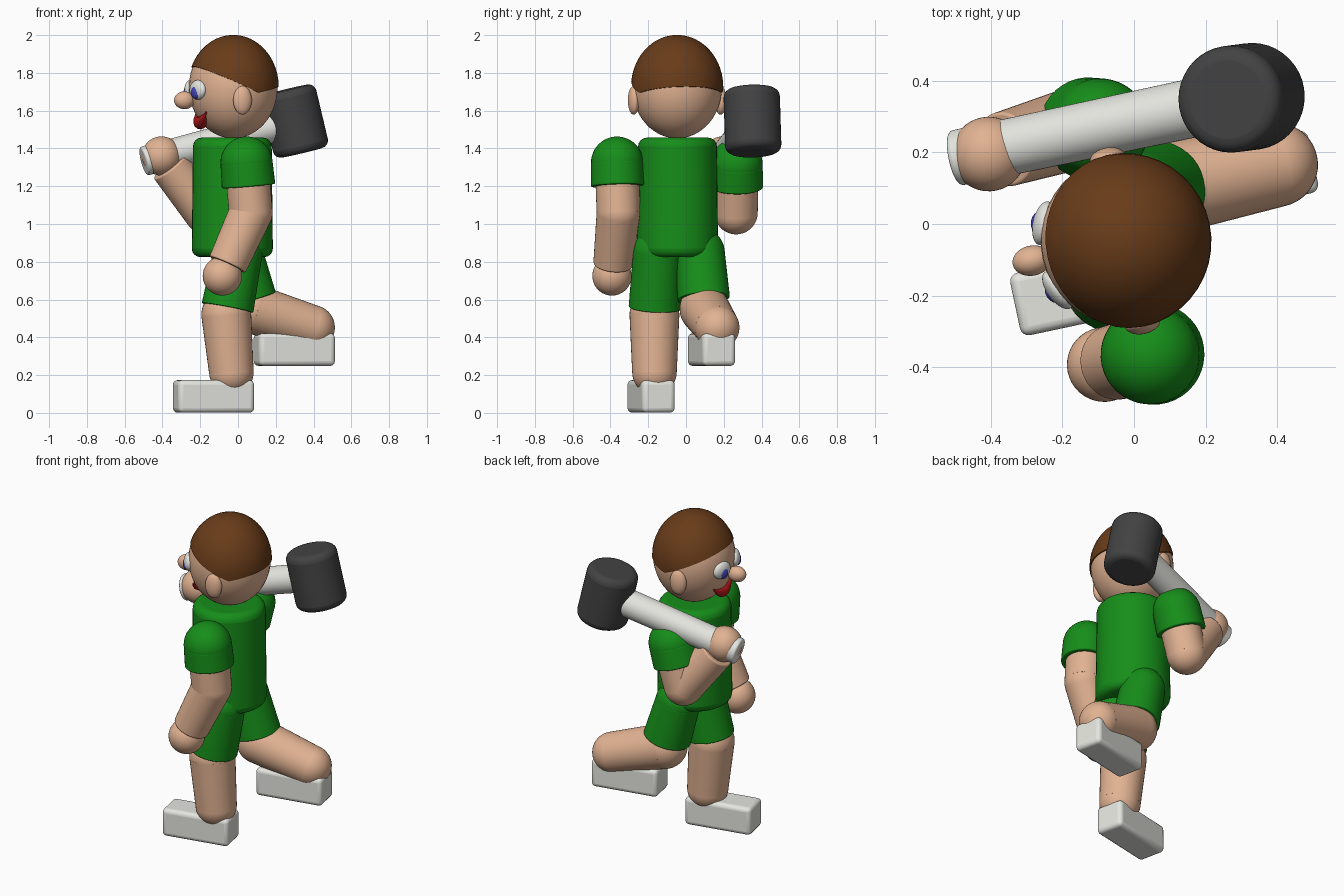
import bpy, bmesh, math
from mathutils import Vector, Matrix

if "Cube" in bpy.data.objects:
    bpy.data.objects.remove(bpy.data.objects["Cube"])

def mat(name, r, g, b):
    m = bpy.data.materials.new(name)
    m.diffuse_color = (r, g, b, 1)
    m.use_nodes = True
    m.node_tree.nodes["Principled BSDF"].inputs["Base Color"].default_value = m.diffuse_color
    return m

SKIN = mat("skin", .76, .45, .29)
GREEN = mat("green_cloth", .008, .27, .01)
HAIR = mat("brown_hair", .14, .045, .01)
WHITE = mat("off_white", .78, .78, .74)
BLUE = mat("blue", .06, .06, .5)
RED = mat("red", .5, .01, .01)
DARK = mat("dark_grey", .055, .055, .055)

YAW = math.radians(12)                       # figure faces -x, turned a little to -y
F = Vector((-math.cos(YAW), -math.sin(YAW), 0))
L = Vector((math.sin(YAW), -math.cos(YAW), 0))
UP = Vector((0, 0, 1))

def finish(name, bm, material, bevel=0, segs=4):
    me = bpy.data.meshes.new(name)
    bm.to_mesh(me)
    bm.free()
    ob = bpy.data.objects.new(name, me)
    bpy.context.collection.objects.link(ob)
    me.materials.append(material)
    if bevel:
        b = ob.modifiers.new("round_edges", 'BEVEL')
        b.width, b.segments, b.limit_method = bevel, segs, 'ANGLE'
        b.angle_limit = math.radians(40)
    bpy.ops.object.select_all(action='DESELECT')
    ob.select_set(True)
    bpy.context.view_layer.objects.active = ob
    bpy.ops.object.shade_smooth_by_angle(angle=math.radians(40))
    return ob

def frame(center, x, y):
    z = x.cross(y)
    return Matrix.Translation(center) @ Matrix((x, y, z)).transposed().to_4x4()

def ball(name, c, r, material, x=F, cuts=()):
    # ellipsoid whose local x points along the horizontal direction x
    r = (r, r, r) if isinstance(r, (int, float)) else r
    bm = bmesh.new()
    bmesh.ops.create_uvsphere(bm, u_segments=40, v_segments=24, radius=1)
    x = x.normalized()
    m = frame(Vector(c), x, UP.cross(x)) @ Matrix.Diagonal((*r, 1))
    bmesh.ops.transform(bm, matrix=m, verts=bm.verts)
    for co, no in cuts:
        res = bmesh.ops.bisect_plane(bm, geom=bm.verts[:] + bm.edges[:] + bm.faces[:],
                                     plane_co=co, plane_no=no, clear_inner=True)
        edges = [e for e in res['geom_cut'] if isinstance(e, bmesh.types.BMEdge)]
        bmesh.ops.edgeloop_fill(bm, edges=edges)
    return finish(name, bm, material)

def rod(name, a, b, ra, rb, material, bevel=0):
    a, b = Vector(a), Vector(b)
    d = b - a
    bm = bmesh.new()
    bmesh.ops.create_cone(bm, cap_ends=True, segments=40, radius1=ra, radius2=rb, depth=d.length)
    m = Matrix.Translation((a + b) / 2) @ UP.rotation_difference(d).to_matrix().to_4x4()
    bmesh.ops.transform(bm, matrix=m, verts=bm.verts)
    return finish(name, bm, material, bevel)

# torso
rod("torso", (-.03, -.045, .825), (-.03, -.045, 1.457), .215, .208, GREEN, .045)

# head, with hair as a cap cut by two planes that meet behind the ears
H = Vector((-.025, -.047, 1.725))
ball("head", H, (.235, .238, .272), SKIN)
low = H - F * .09 + Vector((0, 0, -.03))
ball("hair", H, (.241, .245, .276), HAIR,
     cuts=[(low, UP - F * .45), (low, UP + F * .22)])

# face
ball("nose", H + F * .265 - UP * .07, (.055, .042, .047), SKIN)
for s, side in ((1, "left"), (-1, "right")):
    out = (F + L * s * .45).normalized()
    ball(side + "_eye", H + out * .232 - UP * .015, (.03, .062, .052), WHITE, out)
    ball(side + "_pupil", H + out * .247 - UP * .027, (.021, .03, .036), BLUE, out)
    ball(side + "_ear", H + L * s * .235 - UP * .07, (.05, .03, .076), SKIN)

# smiling mouth, a tapered tube around the face
cu = bpy.data.curves.new("mouth", 'CURVE')
cu.dimensions, cu.bevel_depth, cu.bevel_resolution, cu.use_fill_caps = '3D', .036, 4, True
sp = cu.splines.new('POLY')
N = 16
sp.points.add(N)
for i, p in enumerate(sp.points):
    t = i / N * 2 - 1
    a = math.radians(36) * t
    z = -.188 + .055 * t * t
    rho = .238 * math.sqrt(1 - (z / .272) ** 2) + .006
    p.co = (*(H + rho * (F * math.cos(a) + L * math.sin(a)) + UP * z), 1)
    p.radius = max(.12, 1 - abs(t) ** 1.6)
cu.materials.append(RED)
mouth = bpy.data.objects.new("mouth", cu)
bpy.context.collection.objects.link(mouth)
bpy.ops.object.select_all(action='DESELECT')
mouth.select_set(True)
bpy.context.view_layer.objects.active = mouth
bpy.ops.object.convert(target='MESH')

# arms: shoulder, elbow, hand
arms = {"left": ((.045, -.365, 1.325), (.068, -.358, 1.06), (-.083, -.392, .725)),
        "right": ((-.095, .268, 1.315), (-.17, .265, 1.06), (-.405, .195, 1.36))}
for side, pts in arms.items():
    sh, el, ha = map(Vector, pts)
    d = (el - sh).normalized()
    ball(side + "_shoulder", sh, .138, GREEN)
    rod(side + "_sleeve", sh, sh + d * .125, .138, .142, GREEN, .008)
    rod(side + "_upper_arm", sh, el, .118, .115, SKIN)
    ball(side + "_elbow", el, .115, SKIN)
    rod(side + "_forearm", el, el.lerp(ha, .82), .115, .105, SKIN, .008)
    ball(side + "_hand", ha, .104, SKIN)

# legs: hip, knee, ankle, foot centre
legs = {"left": ((0, -.15, .85), (-.062, -.167, .52), (-.035, -.167, .215), (-.13, -.185, .0875)),
        "right": ((0, .075, .85), (.08, .098, .55), (.395, .165, .452), (.298, .135, .335))}
for side, pts in legs.items():
    hip, kn, an, ft = map(Vector, pts)
    d = (kn - hip).normalized()
    ball(side + "_hip", hip, .13, GREEN)
    rod(side + "_shorts", hip, hip + d * (.3 if side == "left" else .255), .13, .139, GREEN, .006)
    ball(side + "_knee", kn, .132, SKIN)
    rod(side + "_shin", kn, an, .132, .118, SKIN)
    ball(side + "_ankle", an, .118, SKIN)
    bm = bmesh.new()
    bmesh.ops.create_cube(bm, size=1)
    m = frame(ft, F, UP.cross(F)) @ Matrix.Diagonal((.412, .178, .172, 1))
    bmesh.ops.transform(bm, matrix=m, verts=bm.verts)
    finish(side + "_shoe", bm, WHITE, .025)

# hammer resting on the right shoulder
G, T = Vector((-.5, .183, 1.332)), Vector((.3, .352, 1.545))
rod("hammer_handle", G, T, .078, .083, WHITE, .012)
ax = Vector((-.23, -.03, .97)).normalized()
rod("hammer_head", T - ax * .172, T + ax * .172, .149, .149, DARK, .04)
